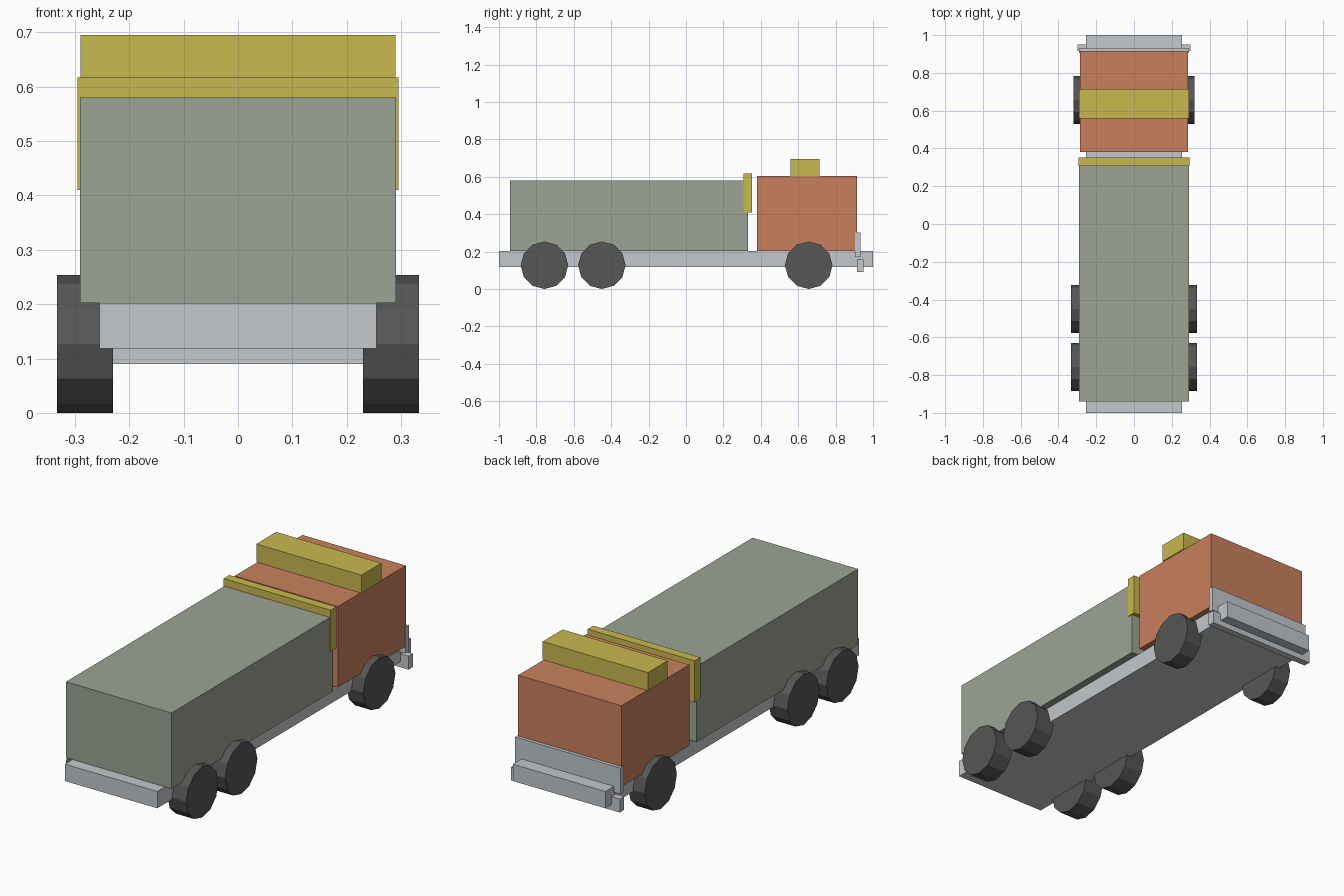
import bpy
import math

if "Cube" in bpy.data.objects:
    bpy.data.objects.remove(bpy.data.objects["Cube"], do_unlink=True)


def linear(c):
    c /= 255
    return c / 12.92 if c <= 0.04045 else ((c + 0.055) / 1.055) ** 2.4


def material(name, r, g, b):
    m = bpy.data.materials.new(name)
    m.use_nodes = True
    col = (linear(r), linear(g), linear(b), 1)
    m.diffuse_color = col
    m.node_tree.nodes["Principled BSDF"].inputs["Base Color"].default_value = col
    return m


green = material("sage green", 156, 164, 148)
orange = material("terracotta", 201, 128, 92)
yellow = material("mustard yellow", 201, 184, 78)
grey = material("light grey", 196, 200, 204)
dark = material("dark rubber", 86, 86, 86)


def box(name, mat, half_width, y, z):
    """Box centred on x = 0, spanning the y and z ranges."""
    bpy.ops.mesh.primitive_cube_add(size=1, location=(0, sum(y) / 2, sum(z) / 2))
    ob = bpy.context.object
    ob.name = name
    ob.scale = (2 * half_width, y[1] - y[0], z[1] - z[0])
    bpy.ops.object.transform_apply(location=False, rotation=False, scale=True)
    ob.data.materials.append(mat)


def wheel(name, y, inner, outer, side):
    """Twelve-sided wheel with a corner at the bottom."""
    radius = 0.127
    bpy.ops.mesh.primitive_cylinder_add(
        vertices=12, radius=radius, depth=outer - inner,
        location=(side * (inner + outer) / 2, y, radius),
        rotation=(0, math.pi / 2, 0))
    ob = bpy.context.object
    ob.name = name
    ob.data.materials.append(dark)


# Chassis and cargo body
box("chassis", grey, 0.255, (-1, 1), (0.118, 0.202))
box("cargo_body", green, 0.291, (-0.94, 0.332), (0.202, 0.58))
box("cargo_front_band", yellow, 0.295, (0.308, 0.353), (0.41, 0.617))

# Cab with roof box
box("cab", orange, 0.285, (0.38, 0.915), (0.202, 0.605))
box("roof_box", yellow, 0.29, (0.558, 0.715), (0.605, 0.695))

# Nose plate and bumper
box("nose_plate", grey, 0.29, (0.904, 0.932), (0.172, 0.302))
box("bumper", grey, 0.3, (0.915, 0.95), (0.09, 0.157))

# Wheels: one steering axle, two rear axles
for label, side in (("left", 1), ("right", -1)):
    wheel("front_wheel_" + label, 0.656, 0.23, 0.32, side)
    wheel("middle_wheel_" + label, -0.45, 0.23, 0.333, side)
    wheel("rear_wheel_" + label, -0.757, 0.23, 0.333, side)
